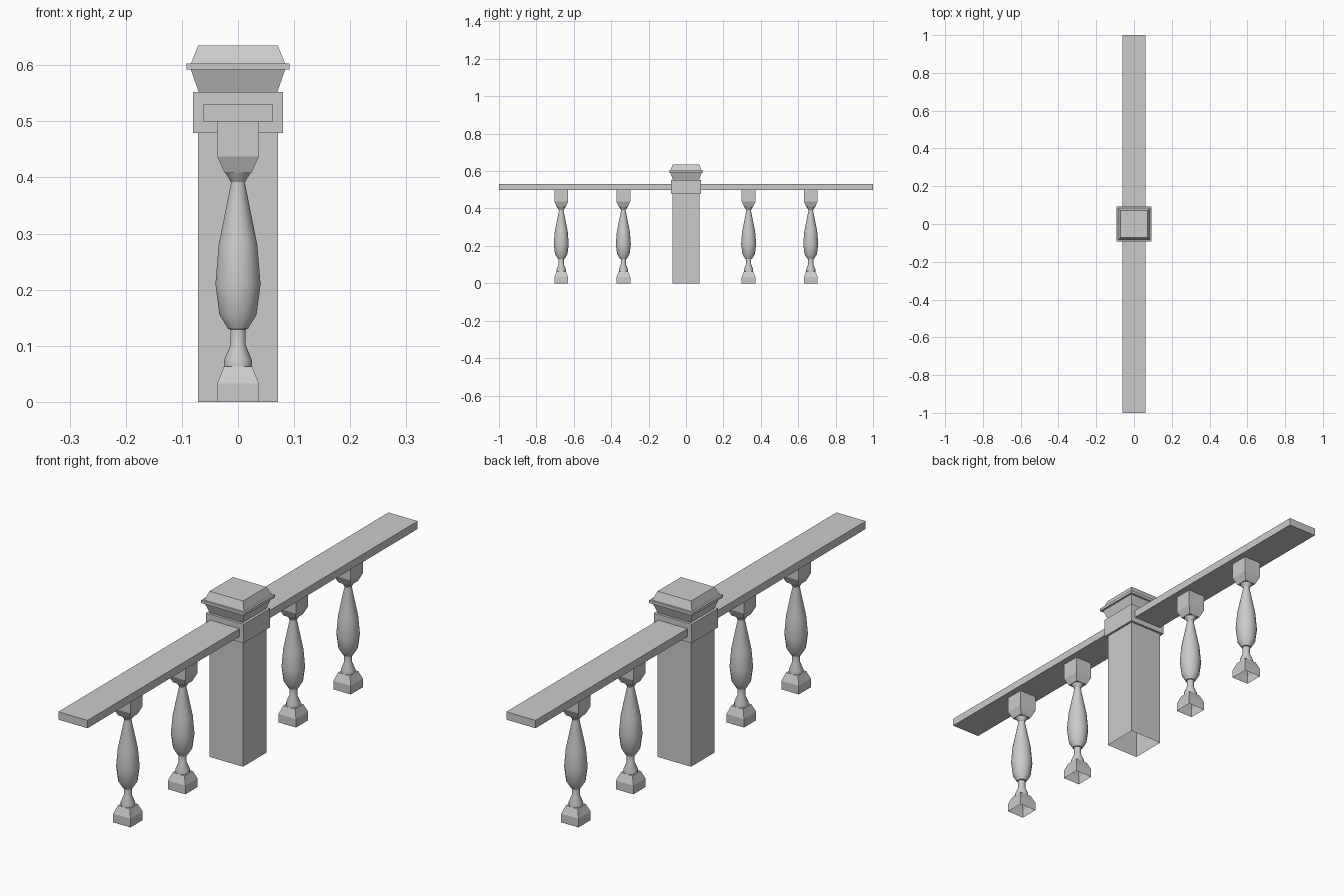
import bpy, bmesh, math

cube = bpy.data.objects.get("Cube")
if cube:
    bpy.data.objects.remove(cube, do_unlink=True)

stone = bpy.data.materials.new("grey stone")
stone.use_nodes = True
colour = (0.6, 0.6, 0.6, 1)
stone.diffuse_color = colour
stone.node_tree.nodes["Principled BSDF"].inputs["Base Color"].default_value = colour


def stack(name, profile, sides=4, y=0, top=False, bottom=False, smooth=False):
    """Loft regular rings given as (half width, height); four sides give a square."""
    bm = bmesh.new()
    grow = math.sqrt(2) if sides == 4 else 1
    rings = []
    for half, z in profile:
        angles = [math.tau * (i + 0.5) / sides for i in range(sides)]
        rings.append([bm.verts.new((half * grow * math.cos(a), half * grow * math.sin(a), z))
                      for a in angles])
    for low, high in zip(rings, rings[1:]):
        for i in range(sides):
            j = (i + 1) % sides
            bm.faces.new((low[i], low[j], high[j], high[i]))
    if top:
        bm.faces.new(rings[-1])
    if bottom:
        bm.faces.new(rings[0][::-1])
    mesh = bpy.data.meshes.new(name)
    bm.to_mesh(mesh)
    bm.free()
    mesh.materials.append(stone)
    obj = bpy.data.objects.new(name, mesh)
    obj.location.y = y
    bpy.context.collection.objects.link(obj)
    if smooth:
        bpy.ops.object.select_all(action='DESELECT')
        obj.select_set(True)
        bpy.context.view_layer.objects.active = obj
        bpy.ops.object.shade_smooth_by_angle(angle=math.radians(30))
    return obj


# Central post, open underneath, with its collar and moulded cap
stack("post", [(0.071, 0), (0.071, 0.479)])
stack("post_collar", [(0.08, 0.479), (0.08, 0.552)], top=True, bottom=True)
stack("post_cap", [(0.07, 0.552), (0.084, 0.592), (0.092, 0.592),
                   (0.092, 0.603), (0.084, 0.603), (0.071, 0.635)], top=True)

# Handrail running through the collar
bpy.ops.mesh.primitive_cube_add(size=1, location=(0, 0, 0.515))
rail = bpy.context.object
rail.name = "handrail"
rail.scale = (0.124, 2, 0.03)
rail.data.materials.append(stone)

# Balusters: square foot and head blocks with a turned shaft between
shaft = [(0.025, 0.063), (0.025, 0.075), (0.014, 0.101), (0.014, 0.129),
         (0.018, 0.13), (0.034, 0.156), (0.041, 0.21), (0.035, 0.28),
         (0.013, 0.388), (0.013, 0.392), (0.023, 0.408)]
for n, y in enumerate((-0.667, -0.335, 0.335, 0.667), 1):
    stack(f"baluster_foot_{n}", [(0.037, 0), (0.037, 0.033), (0.025, 0.063)], y=y, top=True)
    stack(f"baluster_shaft_{n}", shaft, sides=16, y=y, smooth=True)
    stack(f"baluster_head_{n}", [(0.024, 0.408), (0.037, 0.437), (0.037, 0.5)], y=y, bottom=True)
